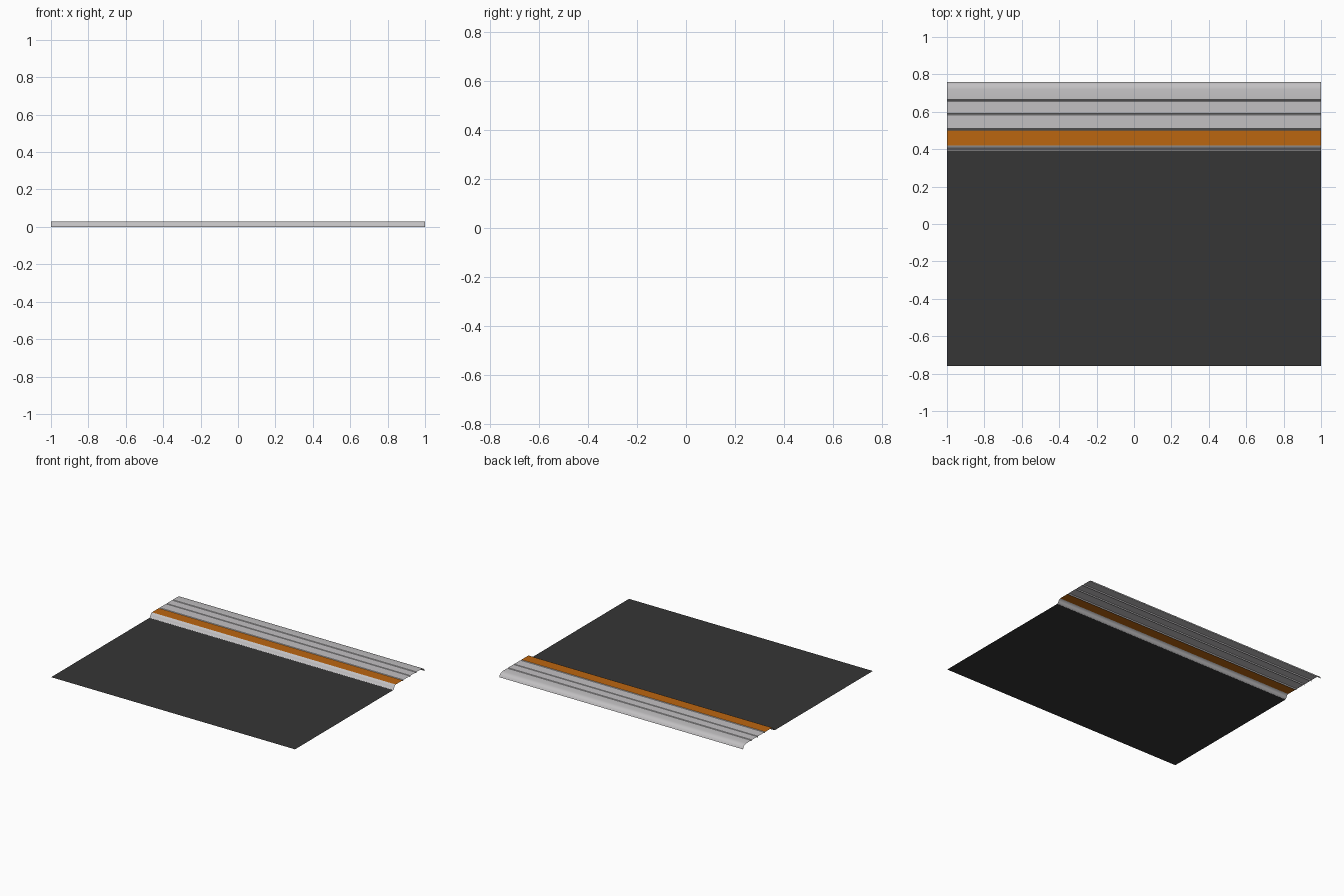
import bpy

if "Cube" in bpy.data.objects:
    bpy.data.objects.remove(bpy.data.objects["Cube"])

def mat(name, c):
    m = bpy.data.materials.new(name)
    m.diffuse_color = (*c, 1)
    m.use_nodes = True
    m.node_tree.nodes["Principled BSDF"].inputs["Base Color"].default_value = m.diffuse_color
    return m

asphalt = mat("dark asphalt", (0.037, 0.037, 0.037))
concrete = mat("light concrete", (0.54, 0.53, 0.54))
orange = mat("orange paint", (0.50, 0.132, 0.005))

def strip(name, profile, material):
    """Extrude an open (y, z) profile along x as a single-sided sheet."""
    verts = [(x, y, z) for y, z in profile for x in (-1, 1)]
    faces = [(2*i, 2*i + 1, 2*i + 3, 2*i + 2) for i in range(len(profile) - 1)]
    me = bpy.data.meshes.new(name)
    me.from_pydata(verts, [], faces)
    me.materials.append(material)
    ob = bpy.data.objects.new(name, me)
    bpy.context.collection.objects.link(ob)
    bpy.context.view_layer.objects.active = ob
    ob.select_set(True)
    bpy.ops.object.shade_smooth_by_angle(angle=0.6)
    ob.select_set(False)

H = 0.03   # kerb height
G = 0.022  # groove floor height

# road surface
strip("road", [(-0.76, 0), (0.39, 0)], asphalt)
# rounded kerb face
strip("kerb_face", [(0.39, 0), (0.397, 0.004), (0.403, 0.016),
                    (0.41, 0.026), (0.42, H)], concrete)
# painted kerb top
strip("kerb_paint", [(0.42, H), (0.50, H)], orange)
# pavement slabs with grooves between, rounded off at the back
slabs = [(0.50, H)]
for a, b in ((0.50, 0.51), (0.584, 0.592), (0.655, 0.665)):
    slabs += [(a, H), ((a + b) / 2, G), (b, H)]
slabs.pop(0)
slabs += [(0.72, H), (0.74, 0.026), (0.753, 0.016), (0.76, 0)]
strip("pavement", slabs, concrete)
